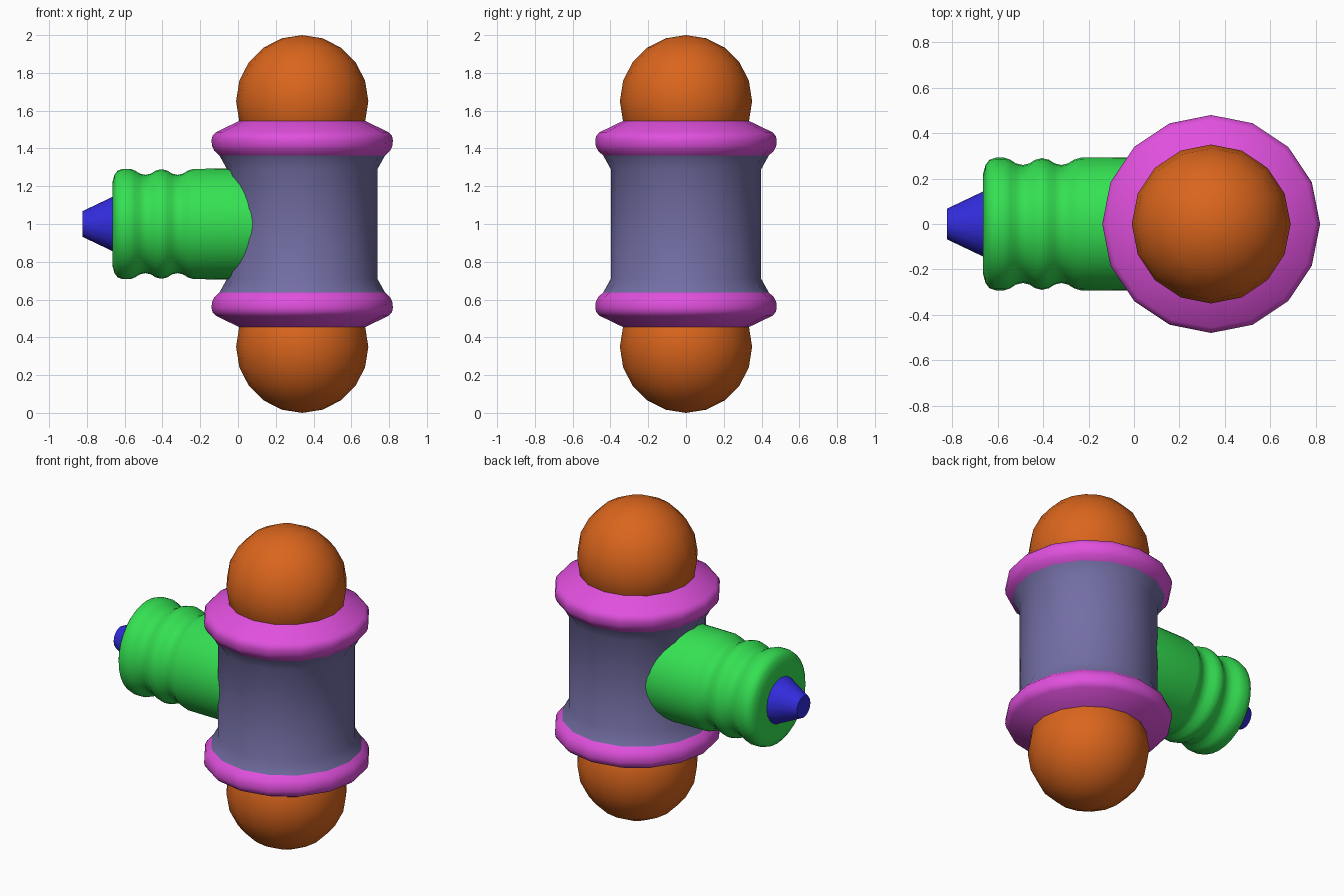
import bpy, bmesh
from math import sin, cos, pi, radians

if "Cube" in bpy.data.objects:
    bpy.data.objects.remove(bpy.data.objects["Cube"])

CX = 0.34   # x of the upright axis
ARM_Z = 1.0  # height of the side arm's axis


def material(name, rgb):
    m = bpy.data.materials.new(name)
    m.diffuse_color = (*rgb, 1)
    m.use_nodes = True
    m.node_tree.nodes["Principled BSDF"].inputs["Base Color"].default_value = m.diffuse_color
    return m


orange = material("orange", (0.70, 0.13, 0.012))
magenta = material("magenta", (0.75, 0.08, 0.73))
violet = material("violet", (0.17, 0.155, 0.37))
green = material("green", (0.035, 0.75, 0.085))
blue = material("blue", (0.033, 0.025, 0.74))


def lathe(name, profile, sides, mat, axis="z"):
    """Spin (radius, position) points, listed in rising position, about an axis."""
    bm = bmesh.new()
    rows = []
    for r, t in profile:
        row = []
        for i in range(sides):
            a = 2 * pi * i / sides
            u, v = r * cos(a), r * sin(a)
            row.append(bm.verts.new((CX + u, v, t) if axis == "z"
                                    else (t, u, ARM_Z + v)))
        rows.append(row)
    for a, b in zip(rows, rows[1:]):
        for i in range(sides):
            j = (i + 1) % sides
            bm.faces.new((a[i], a[j], b[j], b[i]))
    bmesh.ops.remove_doubles(bm, verts=bm.verts, dist=1e-5)
    mesh = bpy.data.meshes.new(name)
    bm.to_mesh(mesh)
    bm.free()
    mesh.materials.append(mat)
    ob = bpy.data.objects.new(name, mesh)
    bpy.context.collection.objects.link(ob)
    bpy.ops.object.select_all(action="DESELECT")
    ob.select_set(True)
    bpy.context.view_layer.objects.active = ob
    bpy.ops.object.shade_smooth_by_angle(angle=radians(48))
    return ob


def flipped(profile):
    """Mirror an upright profile about z = 1."""
    return [(r, 2 - z) for r, z in reversed(profile)]


# Upright barrel with flared ends
flare = [(0.398, 1.29), (0.438, 1.362)]
lathe("barrel", flipped(flare) + flare, 16, violet)

# Collars and domes, top and bottom
collar = [(0.438, 1.362), (0.466, 1.388), (0.478, 1.415), (0.48, 1.445),
          (0.475, 1.467), (0.457, 1.486), (0.335, 1.545)]
dome = [(0.35 * cos(radians(a)), 1.65 + 0.35 * sin(radians(a)))
        for a in range(-36, 90, 18)] + [(0, 2.0)]
for side, f in (("upper", list), ("lower", flipped)):
    lathe(side + "_collar", f(collar), 16, magenta)
    lathe(side + "_dome", f(dome), 16, orange)

# Ribbed side arm
arm = [(0, -0.665), (0.22, -0.665), (0.26, -0.654), (0.283, -0.637),
       (0.292, -0.61), (0.292, -0.57), (0.283, -0.545), (0.267, -0.52),
       (0.26, -0.49), (0.267, -0.46), (0.283, -0.435), (0.29, -0.405),
       (0.283, -0.375), (0.267, -0.35), (0.26, -0.32), (0.267, -0.29),
       (0.283, -0.265), (0.292, -0.235), (0.295, 0.15), (0, 0.15)]
lathe("ribbed_arm", arm, 32, green, "x")

# Tapered nozzle at the arm's end
lathe("nozzle", [(0, -0.823), (0.068, -0.823), (0.148, -0.655), (0, -0.655)],
      16, blue, "x")
